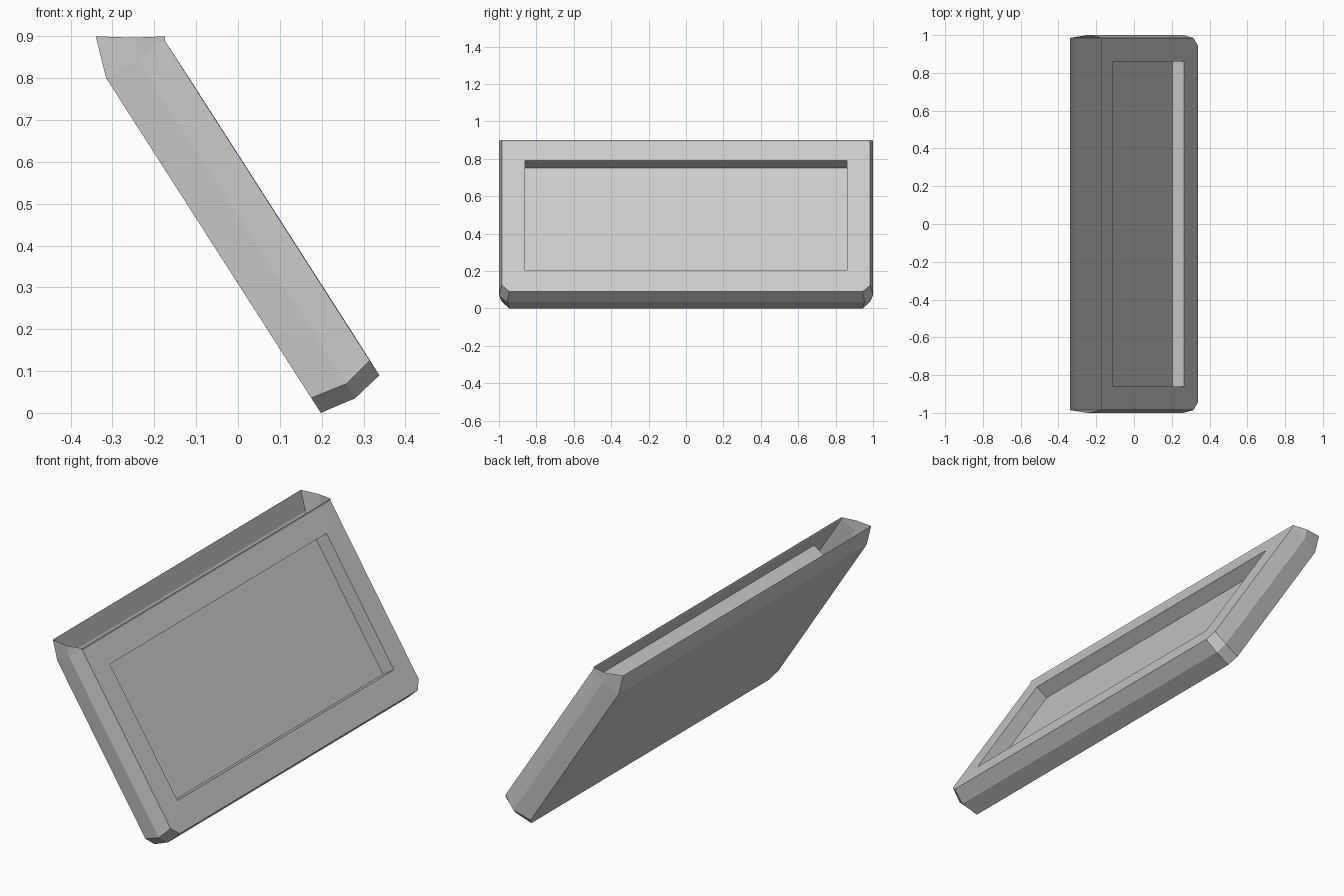
import bpy
import bmesh
from mathutils import Vector

if "Cube" in bpy.data.objects:
    bpy.data.objects.remove(bpy.data.objects["Cube"])

# Each layer of the leaning pocket, back to front:
# (x, z) of lip, knee, corner cut and bottom edge, then half widths at side and bottom
LAYERS = [
    ([(-0.34, 0.90), (-0.315, 0.80), (0.175, 0.036), (0.198, 0.0)], 0.985, 0.945),
    ([(-0.25, 0.897), (-0.24, 0.845), (0.26, 0.07), (0.28, 0.035)], 1.0, 0.955),
    ([(-0.175, 0.90), (-0.175, 0.89), (0.315, 0.125), (0.338, 0.09)], 0.985, 0.945),
]

bm = bmesh.new()


def layer_loop(points, side, bottom):
    """U-shaped row of vertices: down one side, across, up the other."""
    half = [(x, bottom if i == 3 else side, z) for i, (x, z) in enumerate(points)]
    row = [(x, -y, z) for x, y, z in half] + half[::-1]
    return [bm.verts.new(p) for p in row]


back, mid, front = [layer_loop(*layer) for layer in LAYERS]

# Bulging sides, cut corners and bottom
for a, b in ((back, mid), (mid, front)):
    for i in range(7):
        bm.faces.new((a[i], a[i + 1], b[i + 1], b[i]))

# Back panel and the two lip strips along the open top
bm.faces.new(back[1:7])
for row in (back, front):
    bm.faces.new((row[0], row[1], row[6], row[7]))

# Front panel frame around the recess
top, low = (-0.11, 0.79), (0.265, 0.205)
rim_pos = [(top[0], -0.86, top[1]), (low[0], -0.86, low[1]),
           (low[0], 0.86, low[1]), (top[0], 0.86, top[1])]
rim = [bm.verts.new(p) for p in rim_pos]
bm.faces.new((front[1], front[2], rim[1], rim[0]))
bm.faces.new((front[2], front[3], front[4], front[5], rim[2], rim[1]))
bm.faces.new((front[5], front[6], rim[3], rim[2]))
bm.faces.new((front[6], front[1], rim[0], rim[3]))

# Recess walls and floor
depth = Vector((-0.842, 0, -0.54)) * 0.072
floor = [bm.verts.new(Vector(p) + depth) for p in rim_pos]
for i in range(4):
    j = (i + 1) % 4
    bm.faces.new((rim[i], rim[j], floor[j], floor[i]))
bm.faces.new(floor)

bmesh.ops.recalc_face_normals(bm, faces=bm.faces[:])
mesh = bpy.data.meshes.new("leaning_pocket")
bm.to_mesh(mesh)
bm.free()
obj = bpy.data.objects.new("leaning_pocket", mesh)
bpy.context.collection.objects.link(obj)
